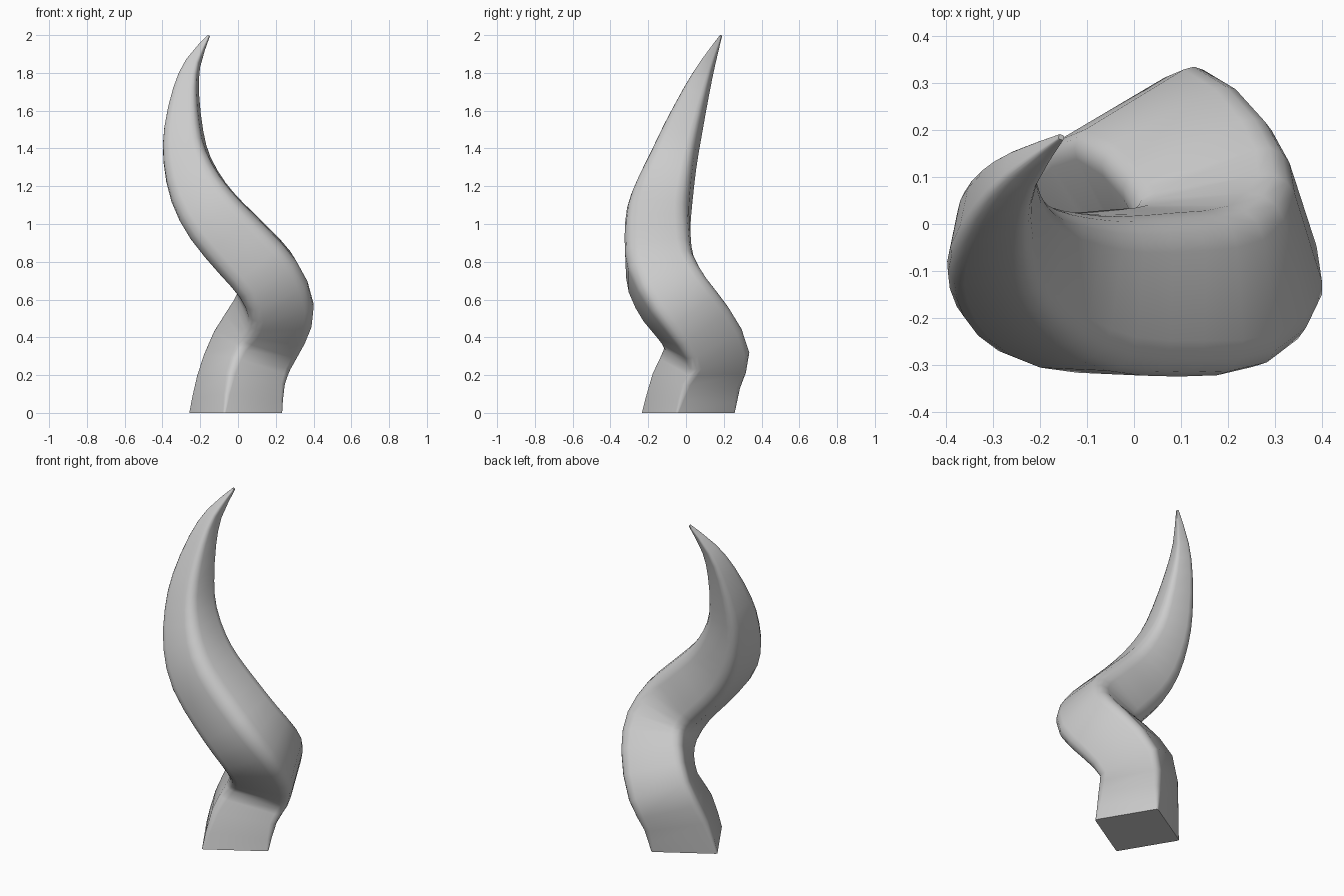
import bpy, bmesh, math
from mathutils import Vector

if "Cube" in bpy.data.objects:
    bpy.data.objects.remove(bpy.data.objects["Cube"])

# Centre line: x, y, z, half width, corner roundness
PATH = [
    (-0.012, 0.012, 0.00, 0.182, 0.06),
    (0.015, 0.055, 0.17, 0.180, 0.20),
    (0.075, 0.110, 0.33, 0.178, 0.26),
    (0.165, 0.035, 0.48, 0.176, 0.32),
    (0.200, -0.06, 0.60, 0.178, 0.36),
    (0.142, -0.132, 0.735, 0.178, 0.42),
    (0.025, -0.147, 0.865, 0.175, 0.45),
    (-0.115, -0.145, 1.02, 0.165, 0.45),
    (-0.210, -0.113, 1.17, 0.145, 0.45),
    (-0.270, -0.065, 1.34, 0.117, 0.45),
    (-0.287, -0.015, 1.50, 0.095, 0.45),
    (-0.275, 0.055, 1.70, 0.064, 0.45),
    (-0.238, 0.115, 1.85, 0.037, 0.45),
    (-0.155, 0.185, 1.997, 0.006, 0.45),
]
STEPS = 2


def catmull(a, b, c, d, t):
    return [0.5 * (2*q + (r - p)*t + (2*p - 5*q + 4*r - s)*t*t
                   + (3*q - p - 3*r + s)*t**3) for p, q, r, s in zip(a, b, c, d)]


def section(half, k):
    """Rounded square outline with four points on each corner."""
    rad = half * k
    pts = []
    for q in range(4):
        cx, cy = [(1, 1), (-1, 1), (-1, -1), (1, -1)][q]
        for j in range(4):
            a = math.radians(90*q + 30*j)
            pts.append((cx*(half - rad) + rad*math.cos(a),
                        cy*(half - rad) + rad*math.sin(a)))
    return pts


# Smooth the centre line
samples = []
n = len(PATH)
for i in range(n - 1):
    for s in range(STEPS):
        samples.append(catmull(PATH[max(i-1, 0)], PATH[i], PATH[i+1],
                               PATH[min(i+2, n-1)], s / STEPS))
samples.append(list(PATH[-1]))
centres = [Vector(s[:3]) for s in samples]
last = len(centres) - 1

# Sweep the section with a twist-free frame, starting upright
up = Vector((0, 0, 1))
bm = bmesh.new()
rings = []
tangent = up
side = Vector((math.cos(math.radians(31)), math.sin(math.radians(31)), 0))
for i, s in enumerate(samples):
    w = 2 if i < 12 else 1
    new = (centres[min(i+w, last)] - centres[max(i-w, 0)]).normalized()
    new = up.lerp(new, min(1, i / 4)).normalized()
    side = tangent.rotation_difference(new) @ side
    tangent = new
    other = tangent.cross(side)
    rings.append([bm.verts.new(centres[i] + side*u + other*v)
                  for u, v in section(s[3], s[4])])
for lo, hi in zip(rings, rings[1:]):
    for j in range(16):
        k = (j + 1) % 16
        bm.faces.new((lo[j], lo[k], hi[k], hi[j]))
bm.faces.new(rings[0][::-1])
bm.faces.new(rings[-1])
bmesh.ops.recalc_face_normals(bm, faces=bm.faces)

# Twisted horn
mesh = bpy.data.meshes.new("twisted_horn")
bm.to_mesh(mesh)
bm.free()
horn = bpy.data.objects.new("twisted_horn", mesh)
bpy.context.collection.objects.link(horn)
bpy.context.view_layer.objects.active = horn
horn.select_set(True)
bpy.ops.object.shade_smooth_by_angle(angle=math.radians(65))
